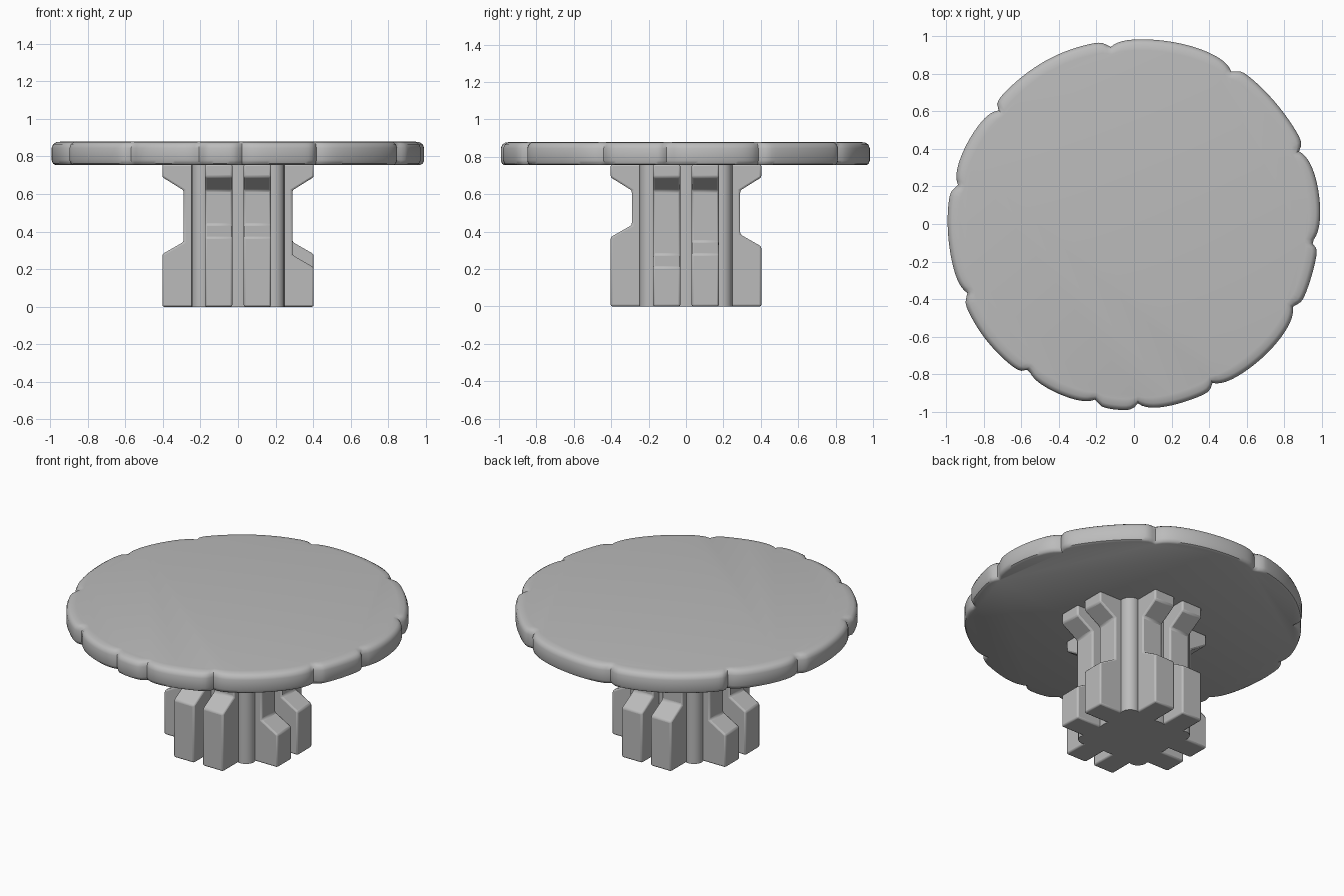
import bpy, bmesh, math
from mathutils import Matrix

cube = bpy.data.objects.get("Cube")
if cube:
    bpy.data.objects.remove(cube, do_unlink=True)

stone = bpy.data.materials.new("grey stone")
stone.use_nodes = True
GREY = (0.5, 0.5, 0.5, 1)
stone.diffuse_color = GREY
stone.node_tree.nodes["Principled BSDF"].inputs["Base Color"].default_value = GREY


def finish(bm, name, bevel=0, angle=35):
    """Turn a bmesh into a shaded object, with optional worn edges."""
    bmesh.ops.recalc_face_normals(bm, faces=bm.faces)
    mesh = bpy.data.meshes.new(name)
    bm.to_mesh(mesh)
    bm.free()
    mesh.materials.append(stone)
    ob = bpy.data.objects.new(name, mesh)
    bpy.context.collection.objects.link(ob)
    if bevel:
        mod = ob.modifiers.new("worn edges", "BEVEL")
        mod.width, mod.segments = bevel, 2
    bpy.ops.object.select_all(action="DESELECT")
    ob.select_set(True)
    bpy.context.view_layer.objects.active = ob
    bpy.ops.object.shade_smooth_by_angle(angle=math.radians(angle))
    return ob


# Chips around the rim: angle in degrees; sign gives the steep side
CHIPS = [(24, 1), (57, -1), (98, 1), (140, -1), (168, 1), (203, 1),
         (234, -1), (258, 1), (271, -1), (296, -1), (333, 1), (354, -1)]


def rim_radius(a):
    r = 0.99 + 0.006 * math.sin(2 * a + 0.3) + 0.004 * math.sin(7 * a)
    dent = 0
    for deg, side in CHIPS:
        d = (a - math.radians(deg) + math.pi) % math.tau - math.pi
        width = 0.018 if d * side > 0 else 0.05
        dent = max(dent, math.exp(-abs(d) / width))
    return r, 0.04 * dent


# Table top: stacked rings with a rounded, chipped rim
bm = bmesh.new()
SEG = 288
# z, inset, chip strength
RINGS = [(0.755, 0.02, 0.9), (0.762, 0.007, 1), (0.78, 0, 1), (0.845, 0, 1),
         (0.865, 0.008, 1), (0.876, 0.025, 0.9), (0.88, 0.06, 0.4)]
rings = []
for z, inset, chip in RINGS:
    ring = []
    for i in range(SEG):
        a = math.tau * i / SEG
        r, dent = rim_radius(a)
        r -= inset + dent * chip
        ring.append(bm.verts.new((r * math.cos(a), r * math.sin(a), z)))
    rings.append(ring)
for low, high in zip(rings, rings[1:]):
    for i in range(SEG):
        j = (i + 1) % SEG
        bm.faces.new((low[i], low[j], high[j], high[i]))
bm.faces.new(rings[0])
bm.faces.new(rings[-1])
finish(bm, "table_top", angle=40)


def column(name, radius, x, y, sides):
    bm = bmesh.new()
    bmesh.ops.create_cone(bm, cap_ends=True, segments=sides, radius1=radius,
                          radius2=radius, depth=0.76,
                          matrix=Matrix.Translation((x, y, 0.38)))
    finish(bm, name)


# Pedestal core and rounded corner posts
column("pedestal_core", 0.235, 0, 0, 32)
for sx in (-1, 1):
    for sy in (-1, 1):
        column("corner_post", 0.058, sx * 0.19, sy * 0.19, 16)


def rib(turn, offset, foot):
    """Upright rib with a thick foot, narrow waist and flared head."""
    profile = [(0.1, 0), (0.403, 0), (0.403, foot), (0.29, foot + 0.065),
               (0.29, 0.62), (0.403, 0.69), (0.403, 0.76), (0.1, 0.76)]
    bm = bmesh.new()
    face = bm.faces.new([bm.verts.new((r, offset - 0.073, z)) for r, z in profile])
    ext = bmesh.ops.extrude_face_region(bm, geom=[face])
    verts = [v for v in ext["geom"] if isinstance(v, bmesh.types.BMVert)]
    bmesh.ops.translate(bm, verts=verts, vec=(0, 0.146, 0))
    bm.transform(Matrix.Rotation(math.radians(turn), 4, "Z"))
    finish(bm, "pedestal_rib", bevel=0.01)


# A pair of ribs on each side: turn, foot heights of the pair
for turn, first, second in [(0, 0.21, 0.28), (90, 0.32, 0.32),
                            (180, 0.21, 0.28), (270, 0.37, 0.37)]:
    rib(turn, -0.103, first)
    rib(turn, 0.103, second)
